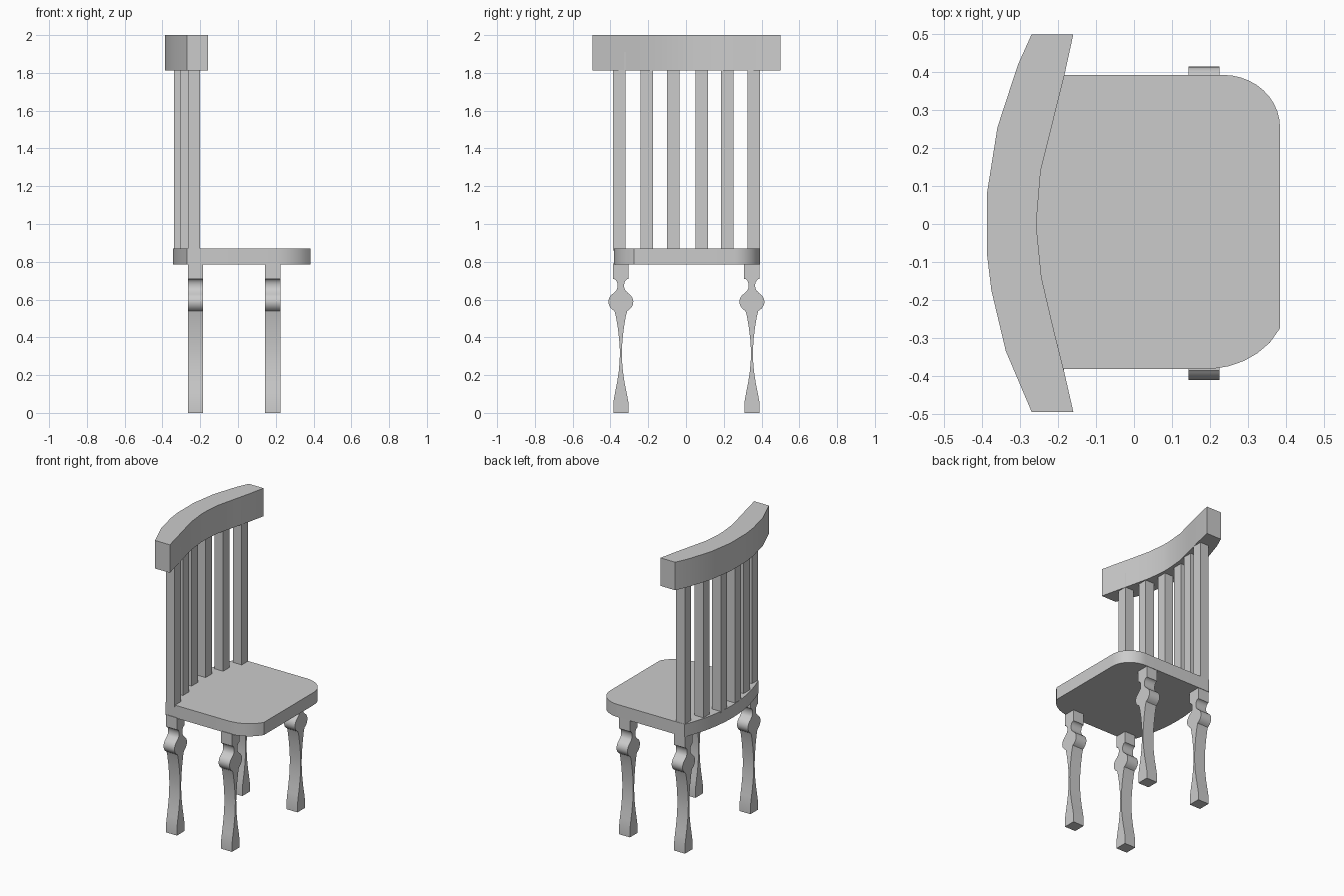
import bpy, bmesh, math
from mathutils import Vector

if "Cube" in bpy.data.objects:
    bpy.data.objects.remove(bpy.data.objects["Cube"])


def prism(name, outline, depth, smooth=True):
    """Extrude a closed 3D outline along the depth vector."""
    bm = bmesh.new()
    face = bm.faces.new([bm.verts.new(p) for p in outline])
    ext = bmesh.ops.extrude_face_region(bm, geom=[face], use_keep_orig=True)
    verts = [g for g in ext["geom"] if isinstance(g, bmesh.types.BMVert)]
    bmesh.ops.translate(bm, verts=verts, vec=Vector(depth))
    bmesh.ops.recalc_face_normals(bm, faces=bm.faces)
    me = bpy.data.meshes.new(name)
    bm.to_mesh(me)
    bm.free()
    ob = bpy.data.objects.new(name, me)
    bpy.context.collection.objects.link(ob)
    if smooth:
        bpy.ops.object.select_all(action='DESELECT')
        ob.select_set(True)
        bpy.context.view_layer.objects.active = ob
        bpy.ops.object.shade_smooth_by_angle(angle=math.radians(32))
    return ob


def corner(cx, cy, rx, ry, a0, a1, n=10):
    """Points on an elliptical arc, angles in degrees."""
    angles = [math.radians(a0 + (a1 - a0) * i / n) for i in range(n + 1)]
    return [(cx + rx * math.cos(a), cy + ry * math.sin(a)) for a in angles]


def bow(y, middle, rise):
    """Back-edge curve of the seat, bulging towards -x."""
    return middle + rise * (y / 0.39) ** 2


# Seat: rounded front corners and a bowed back edge
seat = [(0.205, -0.382), (0.25, -0.375), (0.29, -0.361), (0.325, -0.341),
        (0.358, -0.313), (0.385, -0.275)]
seat += corner(0.235, 0.255, 0.15, 0.138, 0, 90)
seat += [(bow(y, -0.345, 0.078), y)
         for y in [0.393 - 0.775 * i / 12 for i in range(13)]]
prism("seat", [(x, y, 0.785) for x, y in seat], (0, 0, 0.085))

# Top rail: curved board, thicker at the middle
outer = [(-0.27, 0.5), (-0.306, 0.42), (-0.36, 0.255), (-0.387, 0.085),
         (-0.387, -0.085), (-0.376, -0.175), (-0.338, -0.335), (-0.27, -0.495)]
inner = [(-0.16, -0.495), (-0.184, -0.39), (-0.215, -0.265), (-0.244, -0.14),
         (-0.256, -0.02), (-0.256, 0.02), (-0.246, 0.14), (-0.215, 0.265),
         (-0.184, 0.39), (-0.16, 0.5)]
prism("top_rail", [(x, y, 1.812) for x, y in outer + inner], (0, 0, 0.188))

# Back posts and slats following the bow of the seat
slats = [(-0.353, -0.265), (-0.208, -0.305), (-0.067, -0.34),
         (0.083, -0.34), (0.218, -0.305), (0.358, -0.265)]
for i, (y, x) in enumerate(slats):
    name = "back_post" if i in (0, 5) else "back_slat"
    square = [(x, y - 0.033, 0.86), (x + 0.065, y - 0.033, 0.86),
              (x + 0.065, y + 0.033, 0.86), (x, y + 0.033, 0.86)]
    prism(name, square, (0, 0, 1.05), smooth=False)

# Leg silhouette as (half width, z): foot, slim shank, knob, neck, block
half = [(0.04, 0.0), (0.04, 0.055), (0.03, 0.11), (0.02, 0.16), (0.011, 0.22),
        (0.006, 0.28), (0.005, 0.33), (0.009, 0.39), (0.016, 0.45),
        (0.026, 0.51), (0.034, 0.54)]
half += corner(0.0, 0.588, 0.066, 0.056, -50, 55)
half += corner(0.041, 0.674, 0.024, 0.036, 250, 90, 8)
half += [(0.041, 0.79)]
for y in (-0.345, 0.349):
    for name, x in (("front_leg", 0.144), ("rear_leg", -0.265)):
        outline = [(x, y + w, z) for w, z in half]
        outline += [(x, y - w, z) for w, z in reversed(half)]
        prism(name, outline, (0.081, 0, 0))
